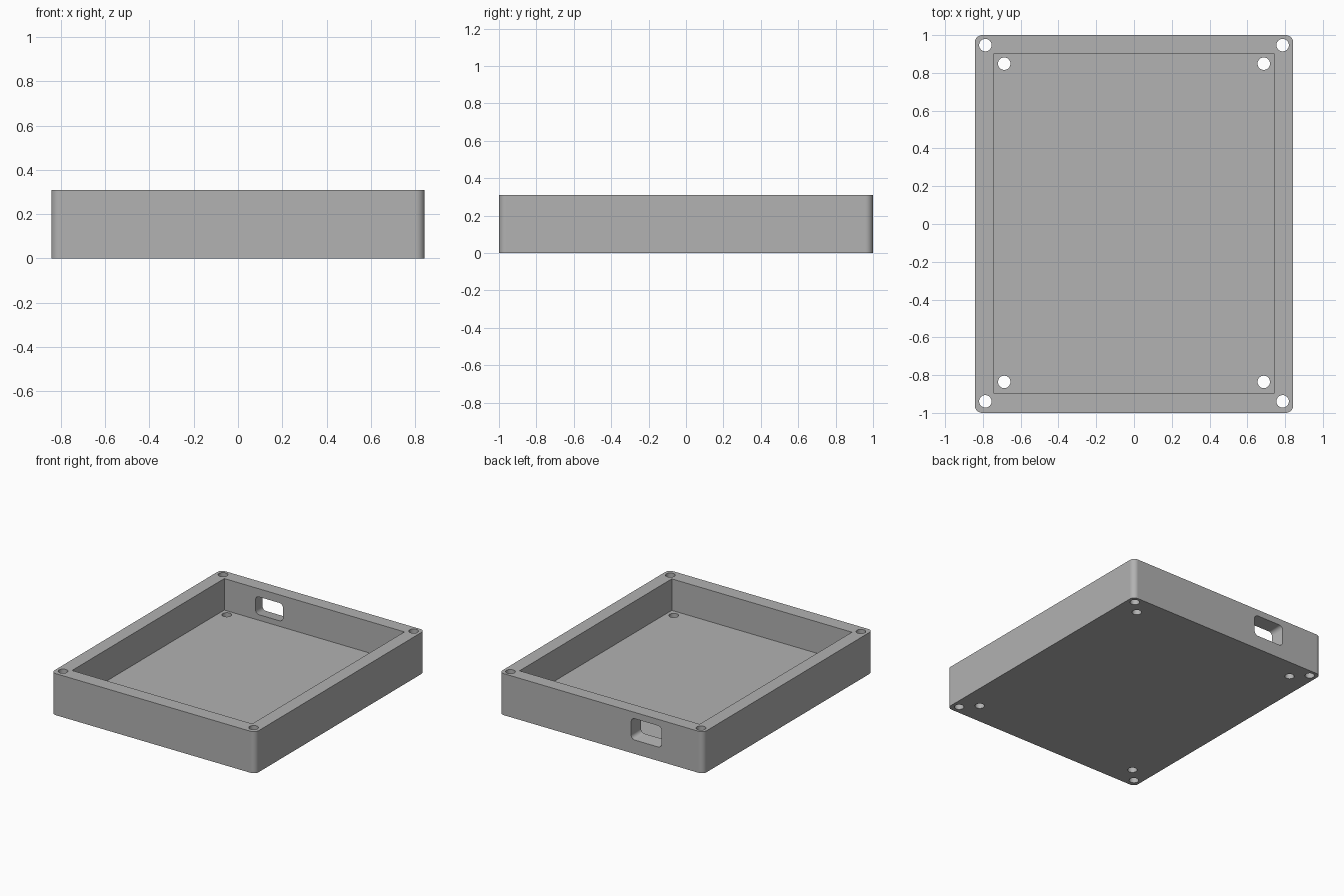
import bpy
import bmesh
import math
from mathutils import Matrix, Vector

cube = bpy.data.objects.get("Cube")
if cube:
    bpy.data.objects.remove(cube, do_unlink=True)

grey = bpy.data.materials.new("mid_grey")
grey.use_nodes = True
colour = (0.445, 0.445, 0.445, 1)
grey.diffuse_color = colour
grey.node_tree.nodes["Principled BSDF"].inputs["Base Color"].default_value = colour

W, H = 0.843, 0.31          # half width and height of the tray (half length is 1)
FLOOR = 0.075


def rounded_rect(half_w, half_h, radius, steps=10):
    """Counter-clockwise outline of a rectangle with rounded corners."""
    pts = []
    for i, (sx, sy) in enumerate([(1, 1), (-1, 1), (-1, -1), (1, -1)]):
        for k in range(steps + 1):
            a = math.pi / 2 * (i + k / steps)
            pts.append((sx * (half_w - radius) + radius * math.cos(a),
                        sy * (half_h - radius) + radius * math.sin(a)))
    return pts


def loft(name, lower, upper, z0, z1, matrix=Matrix()):
    """Closed solid between two outlines with the same point count."""
    bm = bmesh.new()
    a = [bm.verts.new(matrix @ Vector((x, y, z0))) for x, y in lower]
    b = [bm.verts.new(matrix @ Vector((x, y, z1))) for x, y in upper]
    n = len(a)
    for i in range(n):
        j = (i + 1) % n
        bm.faces.new((a[i], a[j], b[j], b[i]))
    bm.faces.new(a[::-1])
    bm.faces.new(b)
    bmesh.ops.recalc_face_normals(bm, faces=bm.faces)
    mesh = bpy.data.meshes.new(name)
    bm.to_mesh(mesh)
    bm.free()
    mesh.materials.append(grey)
    obj = bpy.data.objects.new(name, mesh)
    bpy.context.collection.objects.link(obj)
    return obj


def cut(target, cutter):
    """Subtract the cutter and remove it."""
    cutter.hide_render = True
    mod = target.modifiers.new("cut", "BOOLEAN")
    mod.operation = "DIFFERENCE"
    mod.solver = "EXACT"
    mod.object = cutter
    bpy.ops.object.select_all(action="DESELECT")
    target.select_set(True)
    bpy.context.view_layer.objects.active = target
    bpy.ops.object.modifier_apply(modifier=mod.name)
    bpy.data.objects.remove(cutter, do_unlink=True)


# Outer block with rounded upright corners
outline = rounded_rect(W, 1, 0.04)
tray = loft("enclosure_tray", outline, outline, 0, H)

# Square-cornered cavity
front, back, side = -0.895, 0.901, 0.744
cavity = [(-side, front), (side, front), (side, back), (-side, back)]
cut(tray, loft("cavity_cutter", cavity, cavity, FLOOR, H + 0.1))

# Screw holes through the rim and through the floor
for x, y_front, y_back in [(0.787, -0.939, 0.947), (0.687, -0.836, 0.849)]:
    for sx in (-1, 1):
        for y in (y_front, y_back):
            ring = [(sx * x + 0.033 * math.cos(math.tau * k / 32),
                     y + 0.033 * math.sin(math.tau * k / 32)) for k in range(32)]
            cut(tray, loft("hole_cutter", ring, ring, -0.1, H + 0.1))

# Connector opening in the back wall, flaring outwards
to_back = Matrix.Translation((-0.373, 0.95, 0.183)) @ Matrix.Rotation(-math.pi / 2, 4, "X")
cut(tray, loft("port_cutter", rounded_rect(0.107, 0.060, 0.03),
               rounded_rect(0.132, 0.086, 0.03), -0.1, 0.1, to_back))

# Smooth the round parts, keep the edges crisp and the walls flat
bpy.ops.object.shade_smooth_by_angle(angle=math.radians(30))
weighted = tray.modifiers.new("flat_walls", "WEIGHTED_NORMAL")
weighted.keep_sharp = True
